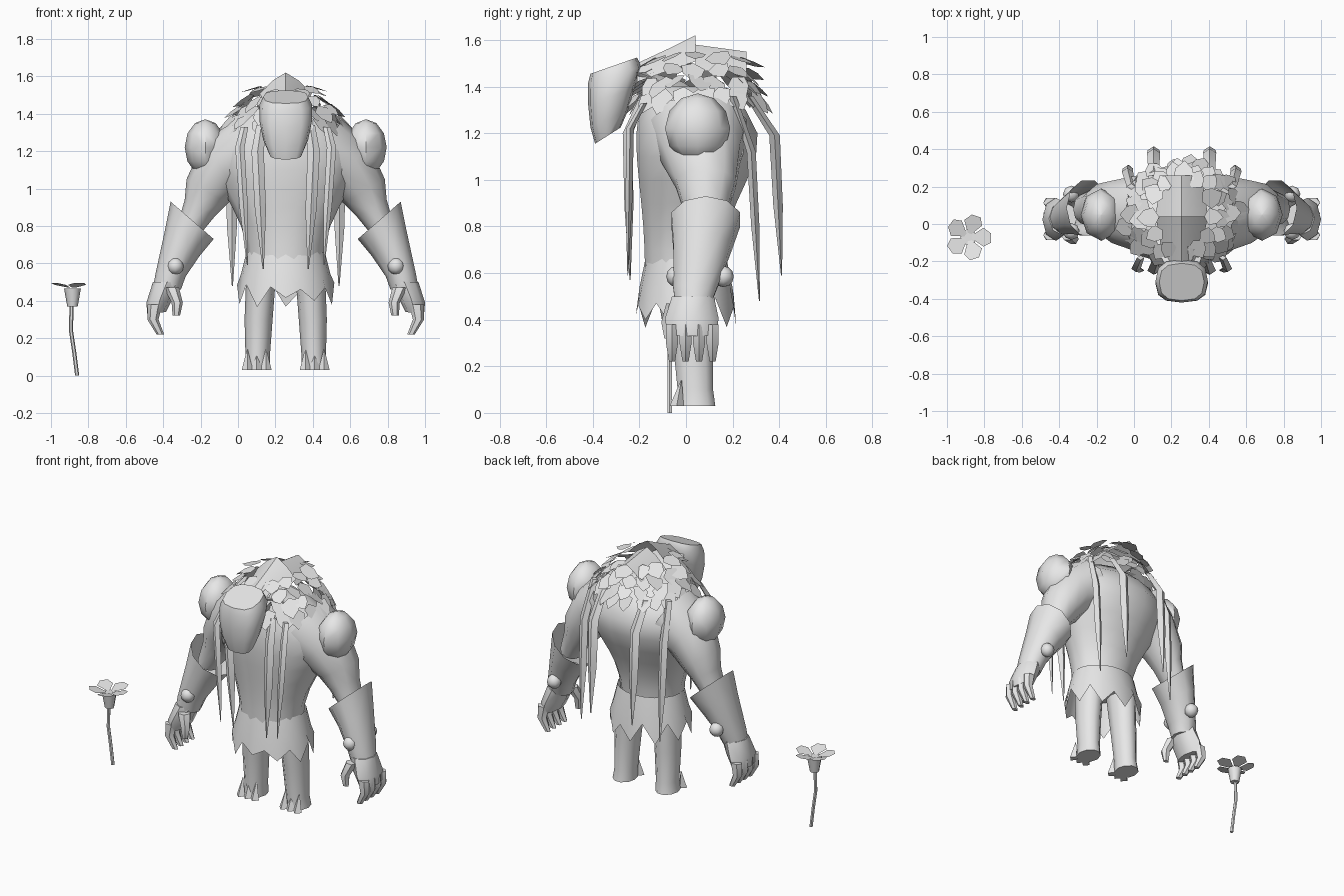
import bpy, bmesh, math, random
from mathutils import Vector

random.seed(4)
CENTRE = 0.255          # the creature stands beside the flower
SIDES = (("left", 1), ("right", -1))

if "Cube" in bpy.data.objects:
    bpy.data.objects.remove(bpy.data.objects["Cube"], do_unlink=True)

colour = (0.8, 0.8, 0.8, 1)
grey = bpy.data.materials.new("plain grey")
grey.use_nodes = True
grey.diffuse_color = colour
grey.node_tree.nodes["Principled BSDF"].inputs["Base Color"].default_value = colour
parts = []


def build(name, verts, faces, side=1):
    mesh = bpy.data.meshes.new(name)
    mesh.from_pydata([(CENTRE + side * x, y, z) for x, y, z in verts], [], faces)
    bm = bmesh.new()
    bm.from_mesh(mesh)
    bmesh.ops.recalc_face_normals(bm, faces=bm.faces)
    bm.to_mesh(mesh)
    bm.free()
    mesh.materials.append(grey)
    obj = bpy.data.objects.new(name, mesh)
    bpy.context.collection.objects.link(obj)
    parts.append(obj)


def circle(count):
    """Cosine and sine of evenly spaced angles."""
    return [(math.cos(math.tau * i / count), math.sin(math.tau * i / count)) for i in range(count)]


def power(value, exponent):
    return math.copysign(abs(value) ** exponent, value)


def loft(name, rings, sides=10, side=1, open_start=False, squareness=1.0):
    """Skin rings given as two end points in x and z, front y, back y and an optional tilt."""
    verts, faces = [], []
    for (xa, za), (xb, zb), front, back, *tilt in rings:
        start, end = Vector((xa, 0, za)), Vector((xb, 0, zb))
        for c, s in circle(sides):
            c, s = power(c, squareness), power(s, squareness)
            point = start.lerp(end, (1 + c) / 2)
            point.y = front + (back - front) * (1 + s) / 2
            point.z += sum(tilt) * s
            verts.append(tuple(point))
    for base in range(0, len(verts) - sides, sides):
        for i in range(sides):
            j = (i + 1) % sides
            faces.append((base + i, base + j, base + sides + j, base + sides + i))
    if not open_start:
        faces.append(tuple(range(sides)))
    faces.append(tuple(range(len(verts) - sides, len(verts))))
    build(name, verts, faces, side)


def tube(name, points, sides=6, side=1):
    """Level rings given as x, y, z, x radius, y radius."""
    loft(name, [((x - rx, z), (x + rx, z), y - ry, y + ry) for x, y, z, rx, ry in points], sides, side)


def ball(name, centre, radii, side):
    x, y, z = centre
    rx, ry, rz = radii
    points = []
    for step in range(7):
        a = math.pi * step / 6
        girth = max(math.sin(a), 0.02)
        points.append((x, y, z - rz * math.cos(a), rx * girth, ry * girth))
    tube(name, points, 8, side)


def strand(name, root, bend, tip, width, side):
    """Flat lock of hair: narrow root, full bend and middle, pointed tip."""
    root, bend, tip = Vector(root), Vector(bend), Vector(tip)
    stations = ((root, 0.8), (bend, 1), (bend.lerp(tip, 0.5), 0.9), (tip, 0.1))
    tube(name, [(*p, width * k, width * k * 0.65) for p, k in stations], 4, side)


def roof(name, rows):
    """Arched sheet given as y, ridge z, half width."""
    steps = (-1, -0.5, 0, 0.5, 1)
    n = len(steps)
    verts = [(w * s, y, z - 0.8 * w * abs(s) ** 1.4) for y, z, w in rows for s in steps]
    faces = [(r * n + i, r * n + i + 1, r * n + n + i + 1, r * n + n + i)
             for r in range(len(rows) - 1) for i in range(n - 1)]
    build(name, verts, faces)


# Torso: swells from the waist to the chest, then closes at the collar
torso = []
for step in range(9):
    z = 0.6 + step / 10
    swell = math.sin(math.pi * (step / 8) ** 2)
    half = 0.2 + swell / 5
    torso.append(((-half, z), (half, z), -0.18 - swell / 25, 0.15 + swell / 6))
loft("torso", torso, 14)
tube("neck", [(0, 0, 1.3, 0.2, 0.2), (0, -0.1, 1.42, 0.13, 0.1), (0, -0.2, 1.46, 0.1, 0.06)])

# Head, hanging forward
head = [(0.09, 1.19, -0.39, -0.28), (0.12, 1.26, -0.41, -0.25), (0.14, 1.36, -0.42, -0.22),
        (0.14, 1.45, -0.42, -0.19), (0.12, 1.49, -0.41, -0.21)]
loft("head", [((-w, z), (w, z), front, back, 0.035) for w, z, front, back in head], 12, squareness=0.75)

# Hood plates along the spine
roof("hood_front", [(-0.21, 1.5, 0.1), (-0.06, 1.57, 0.12), (0.04, 1.62, 0.14)])
roof("hood_back", [(0.04, 1.58, 0.14), (0.26, 1.55, 0.11)])

# Leaf mantle over the shoulders, each lower row wider and steeper
leaf = [(0, 0), (0.05, 0.03), (0.04, 0.08), (0, 0.12), (-0.04, 0.08), (-0.05, 0.03)]
verts, faces = [], []
for row in range(4):
    for c, s in circle(12 + 3 * row):
        turn = random.uniform(-0.1, 0.1)
        c, s = c - s * turn, s + c * turn
        root = Vector(((0.12 + row / 20) * c, 0.05 + (0.16 + row / 35) * s,
                       1.52 - row / 20 + 0.03 * abs(c)))
        slope = 0.45 + 0.15 * row + random.uniform(-0.2, 0.2)
        down = Vector((c * math.cos(slope), s * math.cos(slope), -math.sin(slope)))
        across = Vector((-s, c, random.uniform(-0.4, 0.4)))
        size = random.uniform(0.85, 1.15)
        faces.append(tuple(range(len(verts), len(verts) + len(leaf))))
        verts += [tuple(root + (across * u + down * v) * size) for u, v in leaf]
build("leaf_mantle", verts, faces)

# Ragged skirt with alternating long and short hem points
panels = 20
verts, faces = [], []
for i, (c, s) in enumerate(circle(panels)):
    hem = (0.39 if i % 2 else 0.48) + random.uniform(-0.03, 0.03)
    verts += [(width * c, 0.83 * width * s, z) for width, z in ((0.21, 0.66), (0.24, 0.54), (0.26, hem))]
    j = (i + 1) % panels
    faces += [(i * 3 + k, j * 3 + k, j * 3 + k + 1, i * 3 + k + 1) for k in (0, 1)]
build("skirt", verts, faces)

for word, side in SIDES:
    # Eye, rounded shoulder and upper arm
    ball(word + "_eye", (0.1, -0.37, 1.37), [0.02] * 3, side)
    ball(word + "_shoulder", (0.43, 0.05, 1.22), (0.11, 0.14, 0.15), side)
    loft(word + "_upper_arm", [((0.12, 1.05), (0.3, 1.37), -0.16, 0.27),
                               ((0.25, 0.97), (0.44, 1.25), -0.11, 0.24),
                               ((0.31, 0.92), (0.53, 1.05), -0.05, 0.22),
                               ((0.38, 0.85), (0.54, 0.94), -0.02, 0.19),
                               ((0.47, 0.74), (0.58, 0.8), 0, 0.16)], 10, side)

    # Flared gauntlet with a stud front and back
    loft(word + "_gauntlet", [((0.615, 0.93), (0.385, 0.73), -0.07, 0.24),
                              ((0.645, 0.78), (0.46, 0.64), -0.06, 0.2),
                              ((0.695, 0.55), (0.535, 0.53), -0.06, 0.14),
                              ((0.71, 0.47), (0.56, 0.46), -0.05, 0.11)], 10, side, open_start=True)
    for place, y in (("front", -0.04), ("back", 0.16)):
        ball(word + "_stud_" + place, (0.59, y, 0.585), [0.045] * 3, side)

    # Hand with curled fingers
    loft(word + "_palm", [((0.71, 0.5), (0.56, 0.5), -0.06, 0.12),
                          ((0.745, 0.39), (0.6, 0.42), -0.09, 0.14),
                          ((0.74, 0.33), (0.64, 0.34), -0.08, 0.13)], 8, side)
    for finger in range(4):
        y = -0.06 + 0.058 * finger
        tube(f"{word}_finger_{finger + 1}", [(0.7, y, 0.38, 0.04, 0.03), (0.71, y, 0.3, 0.03, 0.03),
                                             (0.67, y, 0.22, 0.02, 0.015)], side=side)
    tube(word + "_thumb", [(0.61, -0.05, 0.47, 0.04, 0.04), (0.58, -0.08, 0.39, 0.03, 0.03),
                           (0.585, -0.08, 0.32, 0.02, 0.015)], side=side)

    # Leg and pointed toes
    tube(word + "_leg", [(0.13, 0.02, 0.56, 0.08, 0.11), (0.145, 0.03, 0.3, 0.075, 0.09),
                         (0.15, 0.04, 0.1, 0.065, 0.08), (0.155, 0.045, 0.03, 0.07, 0.085)], 10, side)
    for toe in range(3):
        x = 0.105 + 0.05 * toe
        tube(f"{word}_toe_{toe + 1}", [(x, -0.04, 0.03, 0.03, 0.03), (x, -0.02, 0.14, 0.002, 0.002)], 4, side)

    # Long hanging strands: two in front, two behind
    strand(word + "_front_outer_strand", (0.22, -0.18, 1.33), (0.245, -0.24, 1.22), (0.205, -0.25, 0.59), 0.025, side)
    strand(word + "_front_inner_strand", (0.13, -0.19, 1.34), (0.15, -0.25, 1.2), (0.12, -0.24, 0.57), 0.033, side)
    strand(word + "_rear_outer_strand", (0.27, 0.2, 1.36), (0.29, 0.28, 1.12), (0.285, 0.315, 0.48), 0.03, side)
    strand(word + "_rear_inner_strand", (0.15, 0.27, 1.36), (0.15, 0.38, 1.19), (0.15, 0.41, 0.59), 0.035, side)

# Flower beside the creature: bent stem, cup and five petals
fx, fy = -0.885 - CENTRE, -0.07
tube("flower_stem", [(fx + lean, fy, z, 0.011, 0.011)
                     for lean, z in ((0.025, 0), (0.01, 0.12), (-0.008, 0.24), (-0.005, 0.38))])
tube("flower_cup", [(fx, fy, 0.37, 0.028, 0.028), (fx, fy, 0.465, 0.045, 0.045)], 8)
petal = [(0.02, -0.01), (0.08, -0.05), (0.12, -0.03), (0.12, 0.02), (0.08, 0.05), (0.02, 0.01)]
for number, (c, s) in enumerate(circle(5), 1):
    build(f"flower_petal_{number}", [(fx + r * c - t * s, fy + r * s + t * c, 0.465 + r / 4)
                                     for r, t in petal], [tuple(range(len(petal)))])

# Soft shading with crisp edges
bpy.ops.object.select_all(action="DESELECT")
for obj in parts:
    obj.select_set(True)
bpy.context.view_layer.objects.active = parts[0]
bpy.ops.object.shade_smooth_by_angle(angle=math.radians(50))
